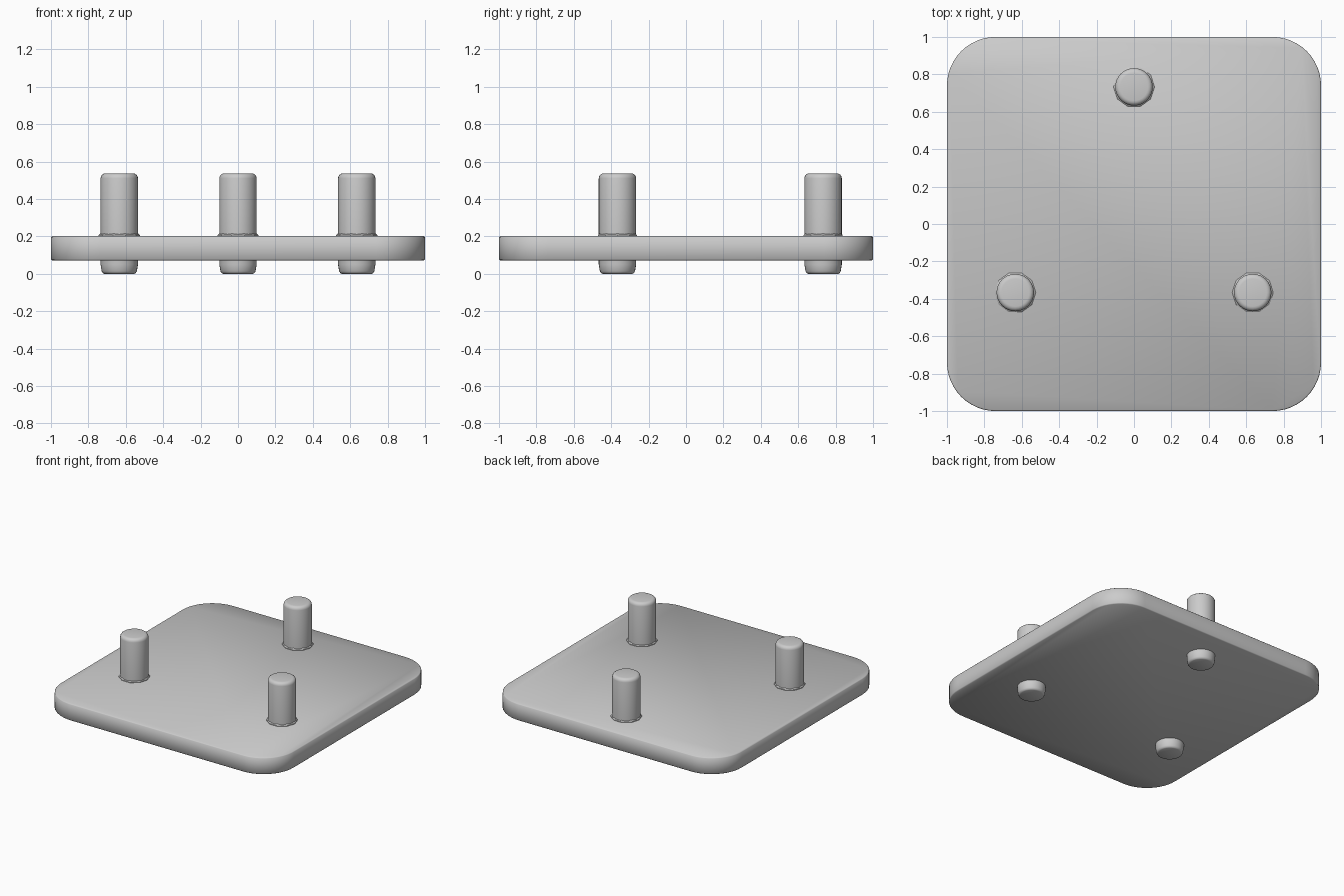
import bpy
import bmesh
from math import cos, sin, pi, radians

if "Cube" in bpy.data.objects:
    bpy.data.objects.remove(bpy.data.objects["Cube"], do_unlink=True)

grey = bpy.data.materials.new("plain grey")
grey.use_nodes = True
colour = (0.6, 0.6, 0.6, 1)
grey.diffuse_color = colour
grey.node_tree.nodes["Principled BSDF"].inputs["Base Color"].default_value = colour


def loft(name, rings, angle):
    """Skin a stack of matching point rings and cap both ends."""
    bm = bmesh.new()
    loops = [[bm.verts.new(p) for p in ring] for ring in rings]
    n = len(loops[0])
    for low, high in zip(loops, loops[1:]):
        for i in range(n):
            j = (i + 1) % n
            bm.faces.new((low[i], low[j], high[j], high[i]))
    bm.faces.new(loops[0][::-1])
    bm.faces.new(loops[-1])
    mesh = bpy.data.meshes.new(name)
    bm.to_mesh(mesh)
    bm.free()
    mesh.materials.append(grey)
    obj = bpy.data.objects.new(name, mesh)
    bpy.context.collection.objects.link(obj)
    bpy.ops.object.select_all(action="DESELECT")
    obj.select_set(True)
    bpy.context.view_layer.objects.active = obj
    bpy.ops.object.shade_smooth_by_angle(angle=radians(angle))
    return obj


def circle(x, y, r, z, sides=32):
    return [(x + r * cos(2 * pi * i / sides), y + r * sin(2 * pi * i / sides), z)
            for i in range(sides)]


def rounded_square(half, r, z, steps=12):
    points = []
    for k, (sx, sy) in enumerate(((1, 1), (-1, 1), (-1, -1), (1, -1))):
        for i in range(steps + 1):
            a = pi / 2 * (k + i / steps)
            points.append((sx * (half - r) + r * cos(a),
                           sy * (half - r) + r * sin(a), z))
    return points


# Base plate with softened rims
CORNER, EDGE = 0.26, 0.006
plate_profile = ((EDGE, 0.072), (0, 0.072 + EDGE), (0, 0.202 - EDGE), (EDGE, 0.202))
loft("base_plate", [rounded_square(1 - d, CORNER - d, z) for d, z in plate_profile], 50)

# Three pins spaced evenly on a circle, with rounded ends and a thin collar
RADIUS, TOP, SOFT = 0.1, 0.537, 0.026
arc = [(RADIUS - SOFT + SOFT * cos(a), SOFT * sin(a))
       for a in (pi / 2 * i / 4 for i in range(5))]
pin_profile = [(0.08, 0), (0.088, 0.004), (0.094, 0.014), (RADIUS, 0.05)]
pin_profile += [(r, TOP - SOFT + h) for r, h in arc]

for name, angle in (("back", 90), ("right", 210), ("left", 330)):
    x, y = 0.733 * cos(radians(angle)), 0.733 * sin(radians(angle))
    loft(name + "_pin", [circle(x, y, r, z) for r, z in pin_profile], 50)
    loft(name + "_pin_collar",
         [circle(x, y, r, z, 10) for r, z in ((0.11, 0.195), (0.11, 0.207), (0.1, 0.216))], 30)
